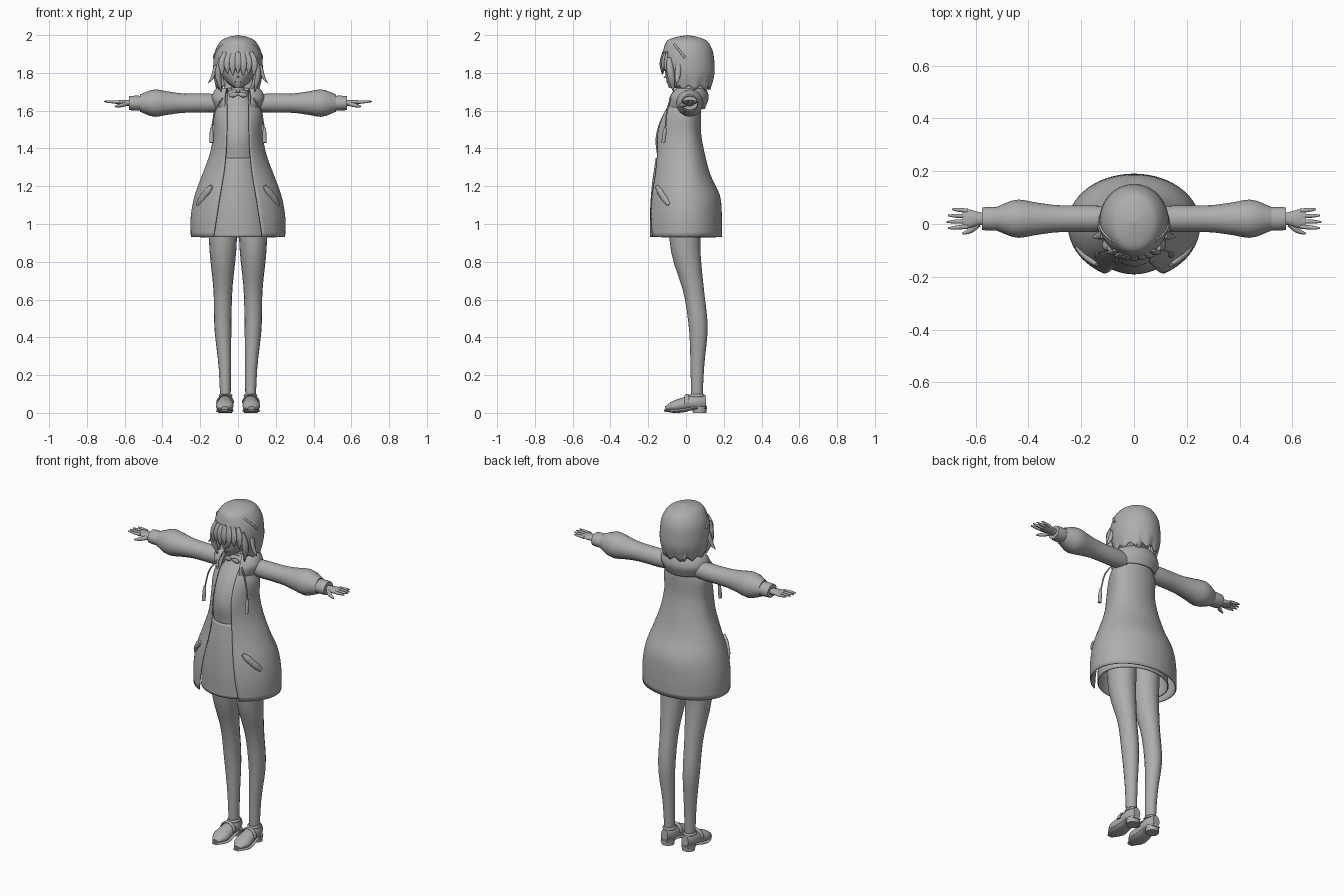
import bpy, bmesh
from math import sin, cos, pi, asin, radians, sqrt
from mathutils import Vector

cube = bpy.data.objects.get("Cube")
if cube:
    bpy.data.objects.remove(cube)

# One plain colour for the whole figure
grey = bpy.data.materials.new("plain_grey")
grey.use_nodes = True
shade = (0.42, 0.42, 0.42, 1)
grey.diffuse_color = shade
grey.node_tree.nodes["Principled BSDF"].inputs["Base Color"].default_value = shade

UP = Vector((0, 0, 1))
BACK = Vector((0, 1, 0))
parts = []


def blend(controls, t):
    """Smooth curve through evenly spaced controls, t running from 0 to 1."""
    if len(controls) == 1:
        return controls[0]
    first, last = controls[0], controls[-1]
    padded = [first * 2 - controls[1], *controls, last * 2 - controls[-2]]
    place = t * (len(controls) - 1)
    index = min(int(place), len(controls) - 2)
    f = place - index
    a, b, c, d = padded[index:index + 4]
    return b + ((c - a) + ((a * 2 - b * 5 + c * 4 - d) + (b * 3 - c * 3 + d - a) * f) * f) * (f / 2)


def finish(name, bm, thickness=0):
    """Turn a bmesh into a coloured object, with optional cloth thickness."""
    mesh = bpy.data.meshes.new(name)
    bm.to_mesh(mesh)
    bm.free()
    mesh.materials.append(grey)
    part = bpy.data.objects.new(name, mesh)
    bpy.context.collection.objects.link(part)
    if thickness:
        part.modifiers.new("Cloth", "SOLIDIFY").thickness = thickness
    parts.append(part)


def bridge(bm, rings, closed):
    """Join neighbouring rings with quads."""
    for low, high in zip(rings, rings[1:]):
        count = len(low)
        for j in range(count if closed else count - 1):
            k = (j + 1) % count
            bm.faces.new((low[j], low[k], high[k], high[j]))


def shell(name, height, width, front, back, opening=(0,), centre=0, thickness=0,
          capped=False, jagged=0, steps=28, sides=64):
    """Upright shell with an optional slit of the given half width at the front."""
    bm = bmesh.new()
    rings = []
    for i in range(steps + 1):
        t = i / steps
        half = max(blend(width, t), 0)
        slit = max(blend(opening, t), 0)
        gap = asin(min(slit / half, 1)) if half > slit else 0
        ring = []
        for j in range(sides + 1):
            angle = gap + (pi - gap) * 2 * j / sides
            depth = blend(front if cos(angle) > 0 else back, t)
            drop = jagged * sin(j * pi / 4) * max(1 - t * 4, 0)
            ring.append(bm.verts.new((half * sin(angle), centre - depth * cos(angle),
                                      blend(height, t) + drop)))
        rings.append(ring)
    bridge(bm, rings, False)
    if capped:
        bm.faces.new(rings[0][:sides][::-1])
        bm.faces.new(rings[-1][:sides])
    bmesh.ops.remove_doubles(bm, verts=bm.verts, dist=0.0001)
    finish(name, bm, thickness)


def sweep(name, path, radius, depth=(1,), ref=BACK, steps=16, sides=16):
    """Solid swept along a path; depth is its thickness along ref relative to radius."""
    bm = bmesh.new()
    controls = [Vector(p) for p in path]
    points = [blend(controls, i / steps) for i in range(steps + 1)]
    rings = []
    for i, point in enumerate(points):
        tangent = points[min(i + 1, steps)] - points[max(i - 1, 0)]
        across = tangent.cross(ref).normalized()
        along = across.cross(tangent).normalized()
        size = blend(radius, i / steps)
        across *= size
        along *= size * blend(depth, i / steps)
        angles = [2 * pi * j / sides for j in range(sides)]
        rings.append([bm.verts.new(point + across * cos(a) + along * sin(a)) for a in angles])
    bridge(bm, rings, True)
    bm.faces.new(rings[0][::-1])
    bm.faces.new(rings[-1])
    bmesh.ops.recalc_face_normals(bm, faces=bm.faces)
    finish(name, bm)


def pair(name, path, radius, depth=(1,), ref=BACK):
    """Sweep on the left, mirrored to the right."""
    for label, side in (("left_", 1), ("right_", -1)):
        flip = Vector((side, 1, 1))
        sweep(label + name, [Vector(p) * flip for p in path], radius, depth, ref * flip)


# Clothing on the torso
shell("coat", height=(.93, 1.7), width=(.25, .25, .23, .19, .15, .13, .13, .08),
      front=(.21, .21, .2, .18, .17, .17, .13, .06), back=(.19, .19, .18, .13, .1, .08, .08, .07),
      opening=(.13, .1, .07, .06, .06), thickness=.006)
shell("skirt", height=(.93, 1.35), width=(.2, .19, .16, .12), front=(.19, .19, .18, .16),
      back=(.16, .15, .12, .08), thickness=.005)
shell("shirt", height=(1.34, 1.7), width=(.12, .12, .11, .04), front=(.15, .16, .12, .03),
      back=(.08, .07, .07, .05), capped=True)
shell("hood", height=(1.61, 1.67, 1.72, 1.7), width=(.12, .14, .11, .06), front=(.11, .1, .06, .04),
      back=(.1, .12, .1, .06), opening=(.07, .07, .06, .05), thickness=.008)
shell("shirt_collar", height=(1.67, 1.71), width=(.06, .05), front=(.06, .04), back=(.04, .04),
      opening=(.01,), centre=.02, thickness=.005)
sweep("neck", [(0, .02, 1.65), (0, .02, 1.77)], radius=(.035,))
pair("collar_bow", [(0, -.06, 1.69), (.045, -.055, 1.68)], radius=(.005, .014, .008), depth=(.5,))

# Drawstrings and pockets
pair("drawstring", [(.08, -.08, 1.67), (.12, -.1, 1.6), (.14, -.11, 1.5)], radius=(.004,))
pair("drawstring_tip", [(.14, -.11, 1.51), (.14, -.12, 1.43)], radius=(.006, .01, .01, .01))
pair("pocket_welt", [(.14, -.155, 1.2), (.18, -.125, 1.15), (.215, -.09, 1.1)],
     radius=(.01, .018, .018, .018, .01), depth=(.7,), ref=Vector((.6, -.8, 0)))

# Sleeves and hands
pair("sleeve", [(.08, .02, 1.64), (.52, .02, 1.64)], radius=(.045, .05, .05, .052, .062, .072, .045))
pair("cuff", [(.5, .02, 1.64), (.576, .02, 1.64)], radius=(.037, .039, .039, .037), depth=(1.15,))
pair("palm", [(.55, .02, 1.638), (.65, .02, 1.645)], radius=(.018, .016, .014, .008),
     depth=(1.3, 1.5, 2.4, 4))
for i, finger in enumerate(("index", "middle", "ring", "little")):
    knuckle = .02 * i - .01
    tip = .71 - .005 * (i - 1) ** 2
    pair(finger + "_finger", [(.63, knuckle, 1.645), (tip, knuckle * 1.2 - .004, 1.649)],
         radius=(.009, .008, .007, .003))
pair("thumb", [(.59, 0, 1.636), (.62, -.025, 1.628), (.65, -.037, 1.622)], radius=(.012, .01, .004))

# Legs
pair("leg", [(.08, -.01, 1.05), (.08, 0, .85), (.08, .04, .65), (.08, .065, .45),
             (.07, .06, .25), (.066, .057, .05)],
     radius=(.08, .07, .05, .045, .033, .027), depth=(1.1,))

# Shoes share one outline for upper and sole
outline = (.022, .037, .039, .045, .045, .018)
pair("shoe_upper", [(.067, .106, .06), (.067, .03, .055), (.07, -.04, .04), (.07, -.11, .025)],
     radius=outline, depth=(1.5, 1, .7, .5), ref=UP)
pair("shoe_sole", [(.067, .11, .025), (.067, .04, .025), (.07, -.03, .012), (.07, -.117, .012)],
     radius=outline, depth=(.25,), ref=UP)
pair("shoe_heel", [(.067, .072, 0), (.067, .072, .035)], radius=(.036, .038))
pair("shoe_strap", [(.068 - .043 * cos(pi * i / 8), .005, .05 + .045 * sin(pi * i / 8)) for i in range(9)],
     radius=(.005,), depth=(2.4,))
pair("ankle_rim", [(.066, .058, .085), (.066, .058, .1)], radius=(.034, .036, .031), depth=(1.15,))

# Head and face
shell("head", height=(1.72, 1.75, 1.8, 1.87, 1.96), width=(.02, .06, .09, .1, .04),
      front=(.09, .1, .11, .11, .05), back=(.01, .05, .1, .11, .05), capped=True)
sweep("nose", [(0, -.1, 1.782), (0, -.118, 1.775)], radius=(.007, .002), ref=UP)
sweep("mouth", [(-.016, -.102, 1.752), (0, -.103, 1.75), (.016, -.102, 1.752)], radius=(.002,), depth=(2,))
pair("eye", [(.041, -.09, 1.808), (.043, -.1, 1.808)], radius=(.02,), depth=(.75,), ref=UP)
pair("eyelash", [(.02, -.107, 1.815), (.045, -.102, 1.826), (.068, -.086, 1.812)], radius=(.002, .004, .002))

# Bobbed hair with a band over the crown
shell("hair_bob", height=(1.72, 1.79, 1.86, 1.92, 1.97, 1.99, 2), width=(.115, .13, .13, .12, .09, .05, 0),
      front=(.1, .12, .14, .13, .11, .06, 0), back=(.12, .14, .14, .13, .1, .05, 0),
      opening=(.09, .1, .03, 0, 0, 0, 0), centre=.01, thickness=.01, jagged=.01)
lean = Vector((0, -.62, .78))
sweep("hair_band", [(.13 * sin(a), .01 - .09 * cos(a), 1.86 + .115 * cos(a))
                    for a in (radians(10 * i) for i in range(-8, 9))],
      radius=(.006,), ref=lean, steps=32)

# Fringe, face locks, flicks and nape
for i in range(7):
    x = .028 * (i - 3)
    y = -.13 * sqrt(1 - (x / .15) ** 2)
    tip = 1.785 + .012 * (i % 2)
    sweep("fringe_lock_%d" % (i + 1), [(x * .8, y * .92, 1.91), (x, y, 1.85), (x, y * .98, tip)],
          radius=(.012, .019, .016, .002), depth=(.5,))
pair("face_lock", [(.092, -.09, 1.88), (.105, -.08, 1.79), (.088, -.066, 1.7)],
     radius=(.01, .016, .014, .002), depth=(1.2,))
pair("hair_flick", [(.118, -.04, 1.84), (.134, -.045, 1.78), (.158, -.05, 1.745)],
     radius=(.01, .01, .007, .001), depth=(1.5,))
pair("nape_lock", [(.05, .105, 1.78), (.05, .105, 1.73), (.035, .085, 1.695)],
     radius=(.03, .025, .003), depth=(.5,))

# Smooth shading with crisp edges
bpy.ops.object.select_all(action="DESELECT")
for part in parts:
    part.select_set(True)
bpy.context.view_layer.objects.active = parts[0]
bpy.ops.object.shade_smooth_by_angle(angle=radians(50))
